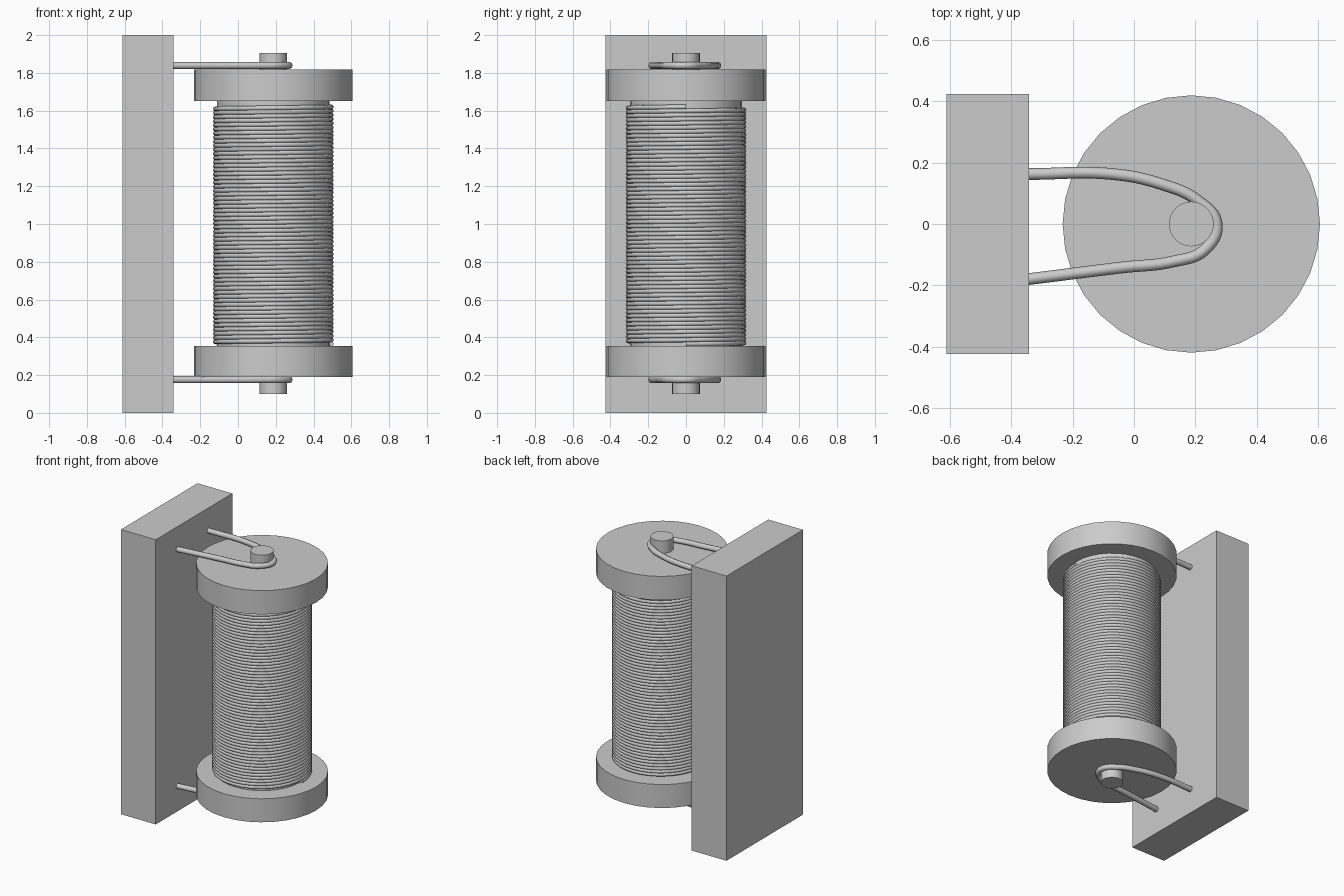
import bpy
from math import pi, cos, sin

cube = bpy.data.objects.get("Cube")
if cube:
    bpy.data.objects.remove(cube, do_unlink=True)

CX = 0.187  # spool axis

grey = bpy.data.materials.new("plain grey")
grey.use_nodes = True
colour = (0.6, 0.6, 0.6, 1)
grey.diffuse_color = colour
grey.node_tree.nodes["Principled BSDF"].inputs["Base Color"].default_value = colour


def cylinder(name, radius, z0, z1, sides=32):
    bpy.ops.mesh.primitive_cylinder_add(vertices=sides, radius=radius, depth=z1 - z0,
                                        location=(CX, 0, (z0 + z1) / 2))
    ob = bpy.context.object
    ob.name = name
    ob.data.materials.append(grey)
    bpy.ops.object.shade_smooth_by_angle()
    return ob


def wire(name, points, radius, kind="POLY"):
    curve = bpy.data.curves.new(name, "CURVE")
    curve.dimensions = "3D"
    curve.twist_mode = "Z_UP"
    curve.bevel_depth = radius
    curve.bevel_resolution = 2
    curve.use_fill_caps = True
    spline = curve.splines.new(kind)
    if kind == "BEZIER":
        spline.bezier_points.add(len(points) - 1)
        for bp, p in zip(spline.bezier_points, points):
            bp.co = p
            bp.handle_left_type = bp.handle_right_type = "AUTO"
        spline.resolution_u = 8
    else:
        spline.points.add(len(points) - 1)
        for sp, p in zip(spline.points, points):
            sp.co = (*p, 1)
    spline.use_smooth = True
    curve.materials.append(grey)
    ob = bpy.data.objects.new(name, curve)
    bpy.context.collection.objects.link(ob)
    return ob


# Wall board
bpy.ops.mesh.primitive_cube_add(size=1, location=(-0.477, 0, 1))
board = bpy.context.object
board.name = "wall_board"
board.scale = (0.27, 0.85, 2)
board.data.materials.append(grey)

# Spool body
cylinder("spool_core", 0.297, 0.3, 1.7)
cylinder("lower_flange", 0.42, 0.19, 0.355)
cylinder("upper_flange", 0.42, 1.65, 1.817)
cylinder("axle_pin", 0.073, 0.1, 1.905)

# Wound wire
turns, steps = 58, 32
z_low, z_high = 0.365, 1.62
count = turns * steps
coil = []
for i in range(count + 1):
    a = 2 * pi * i / steps
    coil.append((CX + 0.307 * cos(a), 0.307 * sin(a), z_low + (z_high - z_low) * i / count))
wire("wire_winding", coil, 0.0125)

# Hooks holding the axle to the board
hook = [(-0.345, 0.163), (-0.07, 0.163), (0.09, 0.13), (0.21, 0.075), (0.27, 0),
        (0.23, -0.085), (0.13, -0.122), (-0.04, -0.142), (-0.345, -0.18)]
for name, z in (("upper_hook", 1.839), ("lower_hook", 0.176)):
    wire(name, [(x, y, z) for x, y in hook], 0.019, "BEZIER")
